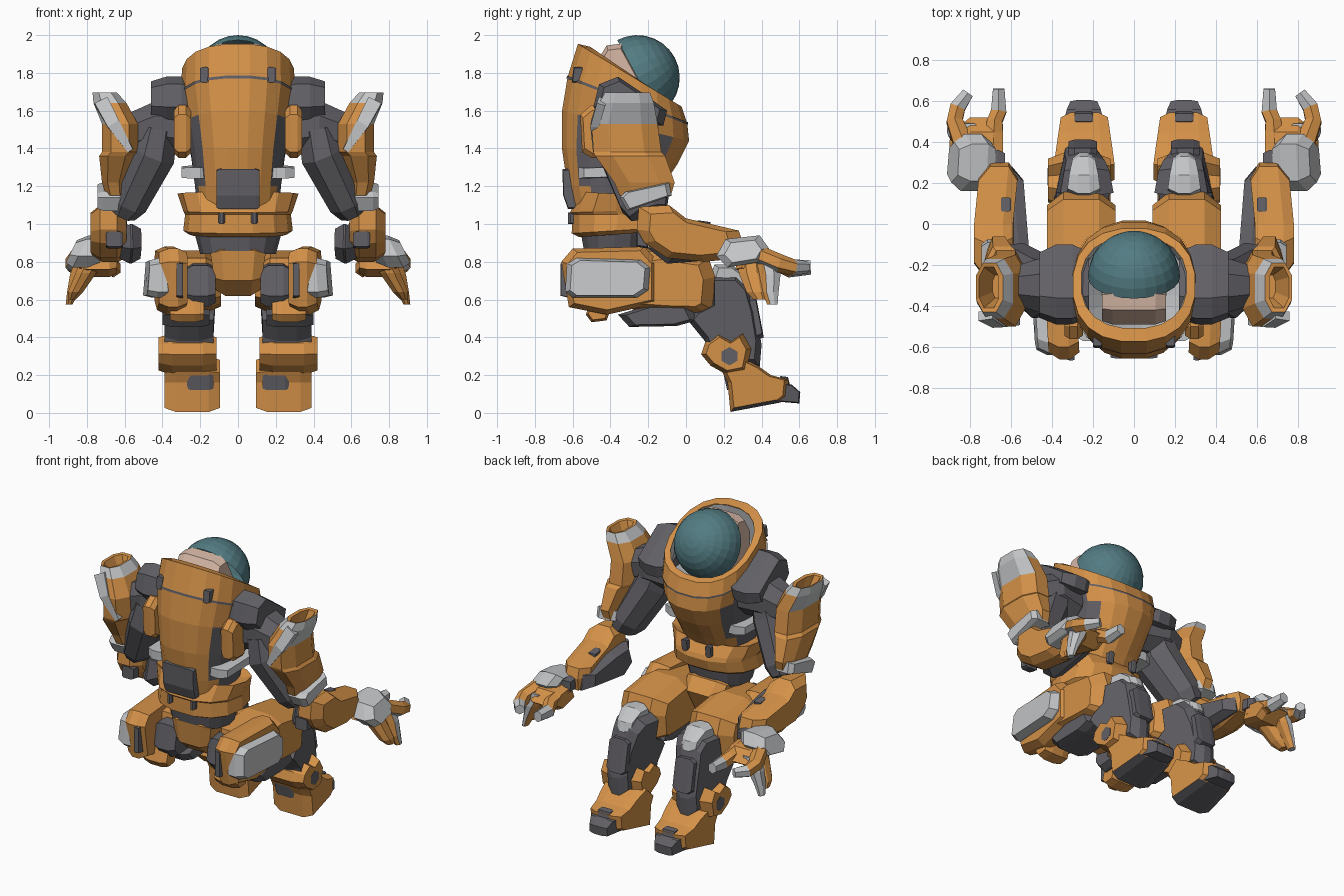
import bpy, bmesh, math
from mathutils import Vector, Matrix

COLS = {"orange": (.66, .285, .065), "dark_grey": (.12, .115, .13), "light_grey": (.55, .56, .57),
        "visor_teal": (.085, .20, .225), "skin": (.68, .48, .38)}
MATS = []
for n, c in COLS.items():
    m = bpy.data.materials.new(n)
    m.diffuse_color = (*c, 1)
    MATS.append(m)
OR, DK, GR, TE, SK = range(5)


def finish(name, bm, mat, mirror):
    """mat is a colour index or a rule(centre, normal) -> index"""
    bmesh.ops.recalc_face_normals(bm, faces=bm.faces[:])
    for f in bm.faces:
        f.material_index = mat(f.calc_center_median(), f.normal) if callable(mat) else mat
    me = bpy.data.meshes.new(name)
    bm.to_mesh(me)
    bm.free()
    for m in MATS:
        me.materials.append(m)
    ob = bpy.data.objects.new(name, me)
    bpy.context.collection.objects.link(ob)
    if mirror:
        ob.modifiers.new("mirror", 'MIRROR')
    return ob


def loft(name, rings, mat, mirror=True, caps=True):
    bm = bmesh.new()
    vs = [[bm.verts.new(p) for p in r] for r in rings]
    n = len(vs[0])
    for a, b in zip(vs, vs[1:]):
        for i in range(n):
            j = (i + 1) % n
            bm.faces.new((a[i], a[j], b[j], b[i]))
    if caps:
        bm.faces.new(vs[0])
        bm.faces.new(vs[-1])
    return finish(name, bm, mat, mirror)


def prism(name, yz, x0, x1, mat, c=.04, k=.8, mirror=True, lean=lambda y, z: 0, taper=lambda y, z: 1):
    """side profile run from x0 to x1 with chamfered ends, optional lean and taper"""
    cx = (x0 + x1) / 2
    cy = sum(p[0] for p in yz) / len(yz)
    cz = sum(p[1] for p in yz) / len(yz)
    rings = []
    for x, s in ((x0, k), (x0 + c, 1), (x1 - c, 1), (x1, k)):
        pts = [(cy + (y - cy) * s, cz + (z - cz) * s) for y, z in yz]
        rings.append([(cx + (x - cx) * taper(y, z) + lean(y, z), y, z) for y, z in pts])
    return loft(name, rings, mat, mirror)


def limb(name, path, mat, ref=(1, 0, 0), sides=8):
    """path of (point, half width along ref, half height)"""
    rings = []
    P = [Vector(p[0]) for p in path]
    for i, (p, a, b) in enumerate(path):
        d = (P[min(i + 1, len(P) - 1)] - P[max(i - 1, 0)]).normalized()
        v = d.cross(Vector(ref)).normalized()
        u = v.cross(d)
        ang = [2 * math.pi * (j + .5) / sides for j in range(sides)]
        rings.append([P[i] + u * math.cos(t) * a * 1.08 + v * math.sin(t) * b * 1.08 for t in ang])
    return loft(name, rings, mat)


def boxes(name, secs, mat, c=.3):
    """stacked chamfered sections (z, x0, x1, y0, y1)"""
    rings = []
    for z, x0, x1, y0, y1 in secs:
        dx, dy = (x1 - x0) * c, (y1 - y0) * c
        rings.append([(x0 + dx, y0, z), (x1 - dx, y0, z), (x1, y0 + dy, z), (x1, y1 - dy, z),
                      (x1 - dx, y1, z), (x0 + dx, y1, z), (x0, y1 - dy, z), (x0, y0 + dy, z)])
    return loft(name, rings, mat)


def shell(name, rings, mat, seg=20, caps=True):
    """tilted ovals given by back (y, z), front (y, z) and half width"""
    out = []
    for (by, bz), (fy, fz), rx in rings:
        r = []
        for i in range(seg):
            t = 2 * math.pi * (i + .5) / seg
            s, c = (math.copysign(abs(q) ** .85, q) for q in (math.sin(t), math.cos(t)))
            r.append((rx * s, (by + fy) / 2 + c * (fy - by) / 2, (bz + fz) / 2 + c * (fz - bz) / 2))
        out.append(r)
    return loft(name, out, mat, False, caps)


# torso shell with slanted collar
def torso_rule(c, n):
    return DK if c.z < 1.62 and abs(c.x) > .19 and -.6 < c.y < -.13 else OR


shell("torso", [((-.60, 1.07), (-.17, 1.12), .22), ((-.63, 1.2), (-.12, 1.2), .23),
                ((-.66, 1.4), (-.04, 1.32), .25), ((-.66, 1.6), (.02, 1.44), .28),
                ((-.63, 1.78), (.01, 1.53), .305), ((-.575, 1.955), (-.02, 1.62), .30),
                ((-.51, 1.94), (-.06, 1.635), .26)], torso_rule, caps=False)
shell("collar_lining", [((-.515, 1.935), (-.055, 1.63), .262), ((-.54, 1.75), (-.06, 1.52), .24),
                        ((-.48, 1.6), (-.14, 1.46), .16)], GR, 20, False)
shell("collar_floor", [((-.48, 1.59), (-.14, 1.45), .16), ((-.48, 1.6), (-.14, 1.46), .16)], GR)
shell("collar_seam", [((-.636, 1.772), (.014, 1.525), .309), ((-.633, 1.787), (.014, 1.537), .309)], DK, caps=False)
prism("collar_clips", [(-.605, 1.75), (-.595, 1.83), (-.5, 1.83), (-.5, 1.75)], .155, .2, DK, .01, .9)
prism("back_hatch", [(-.65, 1.15), (-.655, 1.29), (-.55, 1.3), (-.55, 1.08), (-.625, 1.08)],
      -.115, .115, DK, .02, .93, False)
prism("back_straps", [(-.55, 1.38), (-.56, 1.58), (-.5, 1.63), (-.4, 1.62), (-.4, 1.35), (-.5, 1.35)],
      .25, .34, OR, .025)
prism("chest_clips", [(-.14, 1.08), (-.14, 1.16), (-.10, 1.16), (-.11, 1.08)], .07, .11, DK, .01)
prism("waist_bands", [(-.57, 1.24), (-.57, 1.3), (-.18, 1.31), (-.18, 1.25)], .15, .30, GR, .05, .85)

# waist, belt and pelvis
shell("waist", [((-.54, .84), (-.22, .84), .20), ((-.56, .95), (-.2, .95), .23),
                ((-.56, 1.15), (-.17, 1.15), .22)], DK, 14)
shell("belt", [((-.57, .93), (-.16, .96), .26), ((-.61, .95), (-.13, .98), .29),
               ((-.61, 1.05), (-.11, 1.05), .28), ((-.62, 1.06), (-.12, 1.08), .29),
               ((-.56, 1.17), (-.17, 1.15), .32), ((-.54, 1.13), (-.2, 1.13), .25)], OR, 14)
prism("belt_tabs", [(-.625, 1.0), (-.625, 1.06), (-.5, 1.06), (-.5, 1.0)], .07, .105, DK, .01)
prism("pelvis", [(-.54, .86), (-.5, .89), (-.2, .88), (-.13, .8), (-.2, .66), (-.42, .62), (-.52, .7)],
      -.15, .15, OR, .06, .8, False, taper=lambda y, z: .75 + (z - .62))

# head and visor dome
prism("head", [(-.49, 1.72), (-.49, 1.83), (-.42, 1.945), (-.34, 1.955), (-.17, 1.64), (-.34, 1.58)],
      -.155, .155, SK, .05, .85, False)
bm = bmesh.new()
bmesh.ops.create_uvsphere(bm, u_segments=24, v_segments=14, radius=.225)
bmesh.ops.delete(bm, geom=[v for v in bm.verts if v.co.z < -.01], context='VERTS')
bmesh.ops.transform(bm, verts=bm.verts[:], matrix=Matrix.Translation((0, -.258, 1.775)) @ Matrix.Rotation(math.radians(-62), 4, 'X'))
finish("visor_dome", bm, TE, False)

# shoulders and upper arms
prism("shoulders", [(-.49, 1.62), (-.46, 1.74), (-.36, 1.78), (-.24, 1.7), (-.1, 1.6), (-.12, 1.52), (-.42, 1.54)],
      .22, .46, DK, .08, .82)
limb("shoulder_joints", [((.26, -.3, 1.5), .12, .13), ((.43, -.3, 1.52), .14, .13),
                         ((.55, -.3, 1.48), .1, .11)], DK, (0, 1, 0))
limb("upper_arms", [((.42, -.31, 1.5), .1, .13), ((.45, -.31, 1.38), .12, .15),
                    ((.58, -.22, 1.12), .10, .13), ((.61, -.2, 1.06), .07, .1)], DK)


def plate_rule(c, n):
    inward = (c.x - .705) * n.x + (c.y + .31) * n.y < 0 or n.z > .9
    return GR if not inward and c.z > 1.5 and (n.x > .2 or c.z > 1.66) else OR


boxes("arm_plates", [(1.56, .64, .69, -.36, -.25), (1.69, .66, .755, -.41, -.21), (1.695, .64, .77, -.43, -.19),
                     (1.64, .59, .765, -.46, -.17), (1.53, .53, .72, -.5, -.15),
                     (1.38, .53, .72, -.49, -.13), (1.36, .55, .735, -.48, -.11),
                     (1.22, .6, .72, -.38, -.06), (1.15, .6, .70, -.35, -.08)], plate_rule, .25)
limb("arm_plate_trims", [((.725, -.445, 1.65), .05, .03), ((.66, -.482, 1.53), .045, .03),
                         ((.57, -.47, 1.39), .02, .03)], GR, (1, 0, 0), 4)
prism("arm_bands", [(-.35, 1.14), (-.32, 1.17), (-.09, 1.22), (-.075, 1.15), (-.31, 1.07)], .6, .745, GR, .03, .85)

# forearms and hands
prism("forearms", [(-.26, .97), (-.25, 1.09), (-.09, 1.1), (.0, 1.03), (.28, .965), (.3, .9), (.29, .82),
                   (.1, .8), (-.1, .82), (-.22, .9)], .59, .78, OR, .05, .75,
      lean=lambda y, z: -.03 * max(0, y) / .3)
prism("inner_forearms", [(-.2, .87), (-.16, 1.0), (.0, .98), (.27, .92), (.28, .82), (-.1, .79)],
      .53, .64, DK, .05, .75, lean=lambda y, z: .08 * (y - .1))
prism("elbow_plates", [(-.262, .88), (-.262, .96), (-.2, .96), (-.2, .87)], .61, .70, DK, .015)
prism("forearm_clips", [(.07, .98), (.06, 1.02), (.13, 1.01), (.13, .97)], .60, .65, DK, .01)
prism("wrists", [(.22, .83), (.22, .92), (.36, .9), (.36, .82)], .63, .76, DK, .03)
prism("hand_plates", [(.16, .83), (.21, .92), (.39, .94), (.44, .87), (.4, .8), (.22, .77)],
      .69, .87, GR, .05, .7, lean=lambda y, z: (.88 - z) * .5)
prism("palms", [(.26, .76), (.3, .87), (.45, .85), (.52, .78), (.42, .72)], .64, .84, OR, .04, .75)
limb("inner_fingers", [((.69, .32, .82), .055, .05), ((.68, .5, .79), .04, .045), ((.66, .55, .765), .04, .045),
                       ((.66, .66, .77), .03, .035)], lambda c, n: GR if c.y > .54 else OR, sides=6)
limb("outer_fingers", [((.83, .38, .84), .05, .045), ((.875, .5, .79), .042, .045), ((.86, .57, .77), .04, .04),
                       ((.81, .64, .77), .03, .03)], lambda c, n: GR if c.y > .55 or c.y < .43 else OR, sides=6)
boxes("thumbs", [(.82, .70, .83, .27, .41), (.74, .75, .86, .28, .42), (.64, .82, .9, .32, .43),
                 (.60, .86, .9, .36, .43)], OR)
boxes("lower_fingers", [(.82, .74, .86, .37, .49), (.73, .79, .89, .39, .5), (.64, .845, .905, .4, .49),
                        (.575, .875, .912, .43, .485)], lambda c, n: OR if n.y < -.4 or n.x < -.4 else GR)

# hip pods
prism("hip_pods", [(-.66, .8), (-.6, .87), (-.22, .88), (-.15, .8), (-.15, .58), (-.42, .52), (-.62, .56)],
      .28, .43, OR, .05, .87, lean=lambda y, z: .06 * (y + .4))
prism("pod_gaps", [(-.665, .62), (-.665, .79), (-.5, .83), (-.5, .58)], .29, .325, DK, .008, .97)
prism("pod_covers", [(-.64, .64), (-.63, .79), (-.58, .82), (-.24, .81), (-.19, .77), (-.2, .65), (-.26, .61), (-.6, .61)],
      .35, .495, GR, .05, .88, lean=lambda y, z: .15 * min(0, y + .45) + .08 * (.72 - z))

# thighs
prism("thighs", [(-.45, .6), (-.42, .82), (-.15, .86), (.12, .82), (.155, .72), (.14, .55), (.1, .53), (-.1, .535), (-.3, .55)],
      .09, .425, OR, .08, .75)
prism("rear_thighs", [(-.53, .62), (-.5, .78), (-.35, .8), (-.35, .57), (-.48, .56)], .12, .28, DK, .04)
prism("seat_pads", [(-.36, .52), (-.2, .57), (.02, .57), (.06, .49), (-.05, .46), (-.3, .455)], .15, .4, DK, .05)
prism("rear_flaps", [(-.53, .52), (-.5, .62), (-.38, .6), (-.42, .49), (-.5, .48)], .18, .36, OR, .05)

# knees and shins
prism("shins", [(.14, .74), (.27, .74), (.33, .68), (.37, .54), (.4, .36), (.39, .24), (.14, .26),
                (.1, .38), (.01, .49), (.04, .53), (.14, .58)], .13, .39, DK, .08, .84,
      lean=lambda y, z: -.03 * max(0, z - .5) / .2, taper=lambda y, z: 1 - .5 * max(0, min(y, .4) - .2) / .2)
prism("knee_caps", [(.13, .72), (.15, .785), (.24, .785), (.33, .72), (.35, .66), (.26, .64)], .165, .325, GR, .05, .75,
      taper=lambda y, z: 1 - .4 * max(0, y - .2) / .15)
prism("shin_guards", [(.33, .62), (.37, .62), (.412, .4), (.36, .38)], .18, .32, DK, .03)
prism("calf_guards", [(.08, .31), (.1, .37), (.17, .42), (.24, .38), (.3, .42), (.345, .34), (.32, .22), (.22, .2), (.13, .25)],
      .115, .42, OR, .07, .8)
limb("ankle_discs", [((.37, .23, .3), .045, .045), ((.422, .23, .3), .045, .045)], DK, (0, 1, 0), 6)

# boots
prism("boots", [(.235, .005), (.22, .16), (.19, .22), (.28, .3), (.38, .25), (.45, .2), (.545, .175), (.535, .08), (.5, .055)],
      .095, .39, lambda c, n: DK if n.z < -.8 else OR, .06, .86, taper=lambda y, z: 1 - .25 * max(0, y - .3) / .25)
prism("heel_panels", [(.218, .12), (.198, .21), (.3, .22), (.3, .12)], .13, .27, DK, .02)
prism("toe_caps", [(.48, .06), (.48, .16), (.56, .15), (.605, .11), (.6, .05)], .145, .345, DK, .05, .9,
      taper=lambda y, z: 1 - .35 * max(0, y - .52) / .08)
prism("lace_blocks", [(.49, .16), (.5, .195), (.54, .19), (.55, .15)], .2, .29, DK, .01)
